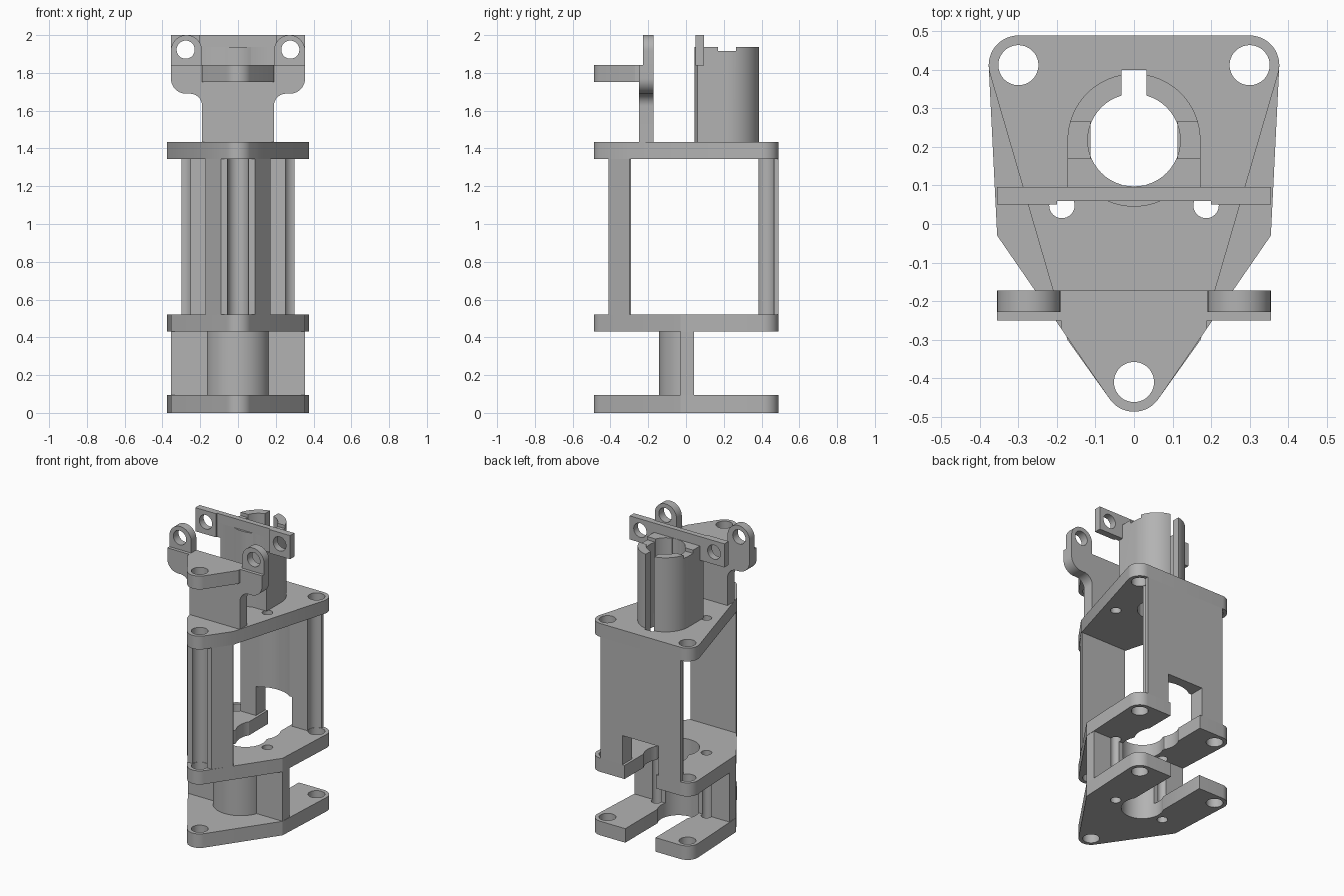
import bpy, bmesh, math
from mathutils import Vector
from mathutils.geometry import convex_hull_2d

if "Cube" in bpy.data.objects:
    bpy.data.objects.remove(bpy.data.objects["Cube"])

grey = bpy.data.materials.new("plain grey")
grey.diffuse_color = (0.45, 0.45, 0.45, 1)
grey.use_nodes = True
grey.node_tree.nodes["Principled BSDF"].inputs["Base Color"].default_value = grey.diffuse_color


def circle(cx, cy, r, n=48, a0=0, a1=360):
    steps = n if a1 - a0 == 360 else n + 1
    return [(cx + r * math.cos(math.radians(a0 + (a1 - a0) * i / n)),
             cy + r * math.sin(math.radians(a0 + (a1 - a0) * i / n))) for i in range(steps)]


def box(x0, x1, y0, y1):
    return [(x0, y0), (x1, y0), (x1, y1), (x0, y1)]


def hull(points):
    vs = [Vector(p) for p in points]
    return [tuple(vs[i]) for i in convex_hull_2d(vs)]


def prism(name, outline, a, b, axis="Z"):
    """Extrude a 2D outline from a to b along Z, or an XZ outline along Y."""
    bm = bmesh.new()
    place = (lambda p, h: (p[0], p[1], h)) if axis == "Z" else (lambda p, h: (p[0], h, p[1]))
    lo = [bm.verts.new(place(p, a)) for p in outline]
    hi = [bm.verts.new(place(p, b)) for p in outline]
    bm.faces.new(lo)
    bm.faces.new(hi)
    n = len(lo)
    for i in range(n):
        j = (i + 1) % n
        bm.faces.new((lo[i], lo[j], hi[j], hi[i]))
    bmesh.ops.recalc_face_normals(bm, faces=bm.faces[:])
    me = bpy.data.meshes.new(name)
    bm.to_mesh(me)
    bm.free()
    me.materials.append(grey)
    ob = bpy.data.objects.new(name, me)
    bpy.context.collection.objects.link(ob)
    return ob


def boolean(ob, tools, op="DIFFERENCE"):
    """Apply boolean prisms given as (outline, a, b[, axis])."""
    for t in tools:
        cutter = prism("cutter", *t)
        cutter.hide_render = True
        mod = ob.modifiers.new("bool", "BOOLEAN")
        mod.operation, mod.solver, mod.object = op, "EXACT", cutter
        with bpy.context.temp_override(object=ob, active_object=ob):
            bpy.ops.object.modifier_apply(modifier=mod.name)
        bpy.data.objects.remove(cutter)
    return ob


BACK, FRONT, R = 0.412, -0.41, 0.077
corners = [(-0.3, BACK), (0.3, BACK), (0, FRONT)]
rounds = [p for c in corners for p in circle(*c, R)]
wide = hull(rounds + [(-0.355, -0.03), (0.355, -0.03)])
narrow = hull(rounds + [(-0.173, -0.3), (0.173, -0.3)])
TC = 0.2175                                   # tube centre
key_slot = box(-0.032, 0.032, 0.1, 0.4)


def bolt_holes(z0, z1):
    return ([(circle(x, y, 0.052), z0, z1) for x, y in corners] +
            [(circle(s * 0.187, 0.048, 0.033, 32), z0, z1) for s in (-1, 1)])


# Three plates
bottom = boolean(prism("bottom_plate", wide, 0, 0.095), bolt_holes(-0.1, 0.2) + [
    (circle(0, 0.08, 0.13), -0.1, 0.2), (box(-0.113, 0.113, 0.1, 0.6), -0.1, 0.2)])
middle = boolean(prism("middle_plate", wide, 0.43, 0.522), bolt_holes(0.3, 0.6) + [
    (circle(0, 0.08, 0.13), 0.3, 0.6), (circle(0, TC, 0.137), 0.3, 0.6),
    (box(-0.118, 0.118, 0.1, 0.6), 0.3, 0.6)])
top = boolean(prism("top_plate", narrow, 1.345, 1.435), bolt_holes(1.2, 1.6) + [
    (circle(0, TC, 0.12), 1.2, 1.6), (key_slot, 1.2, 1.6)])

# Lower cross wall with its rounded front housing
wall = prism("lower_wall", box(-0.355, 0.355, -0.03, 0.043), 0.095, 0.43)
boolean(wall, [(circle(0, 0.03, 0.172, 48, 180, 360), 0.095, 0.43)], "UNION")
boolean(wall, [(circle(0, 0.08, 0.13), 0, 0.6)] +
        [(circle(s * 0.187, 0.048, 0.033, 32), 0, 0.6) for s in (-1, 1)])

# Front post with bolt channel
post = boolean(prism("front_post", [(-0.09, -0.41), (0.09, -0.41), (0.172, -0.3), (0.17, -0.29),
                                    (-0.17, -0.29), (-0.172, -0.3)], 0.522, 1.345),
               [(circle(0, FRONT, 0.055), 0.4, 1.5)])

# Back wall with bolt channels, inner relief and cable notch
back = boolean(prism("back_wall", box(-0.3, 0.3, 0.385, 0.489), 0.522, 1.345),
               [(circle(s * 0.3, BACK, 0.055), 0.4, 1.5) for s in (-1, 1)] +
               [(circle(0, TC, 0.205), 0.4, 1.5), (box(-0.135, 0.135, 0.3, 0.6), 0.4, 0.72)])

# Slotted tube
tube = prism("tube", circle(0, TC, 0.1725, 64), 1.435, 1.937)
boolean(tube, [(box(-0.1725, 0.1725, 0.06, TC), 1.435, 1.937)], "UNION")
boolean(tube, [(circle(0, TC, 0.12), 1.3, 2.1), (key_slot, 1.3, 2.1),
               (box(-0.113, 0.113, 0.17, 0.265), 1.3, 2.1),
               (box(-0.3, 0.3, 0.17, 0.265), 1.915, 2.1)])

# Cross bar in front of the tube
bar = prism("cross_bar", [(-0.355, 0.05), (-0.2, 0.05), (-0.2, 0.06), (0.2, 0.06), (0.2, 0.05),
                          (0.355, 0.05), (0.355, 0.096), (-0.355, 0.096)], 1.84, 2)
eyes = [(circle(s * 0.277, 1.923, 0.048, 32), -0.4, 0.3, "Y") for s in (-1, 1)]
boolean(bar, eyes)

# Front bracket: neck flaring into two shoulders
half = ([(0.19, 1.435)] + circle(0.255, 1.625, 0.065, 12, 90, 180)[::-1] +
        circle(0.275, 1.77, 0.08, 12, 270, 360) + [(0.355, 1.842)])
bracket = prism("front_bracket", half + [(-x, z) for x, z in reversed(half)], -0.25, -0.173, "Y")

# Ears with eyelets
for s, side in ((-1, "left"), (1, "right")):
    x = s * 0.273
    ear = prism(side + "_ear", hull(circle(x, 1.918, 0.082) + [(x - 0.082, 1.842), (x + 0.082, 1.842)]),
                -0.228, -0.173, "Y")
    boolean(ear, eyes)

# Shelf on the bracket
shelf = boolean(prism("front_shelf", hull(circle(0, FRONT, R) + [(-0.19, -0.27), (0.19, -0.27),
                                          (-0.19, -0.25), (0.19, -0.25)]), 1.752, 1.842),
                [(circle(0, FRONT, 0.052), 1.6, 2)])

# Smooth round walls, keep edges crisp
for ob in bpy.context.collection.objects:
    ob.select_set(True)
    bpy.context.view_layer.objects.active = ob
bpy.ops.object.shade_smooth_by_angle(angle=math.radians(30))
